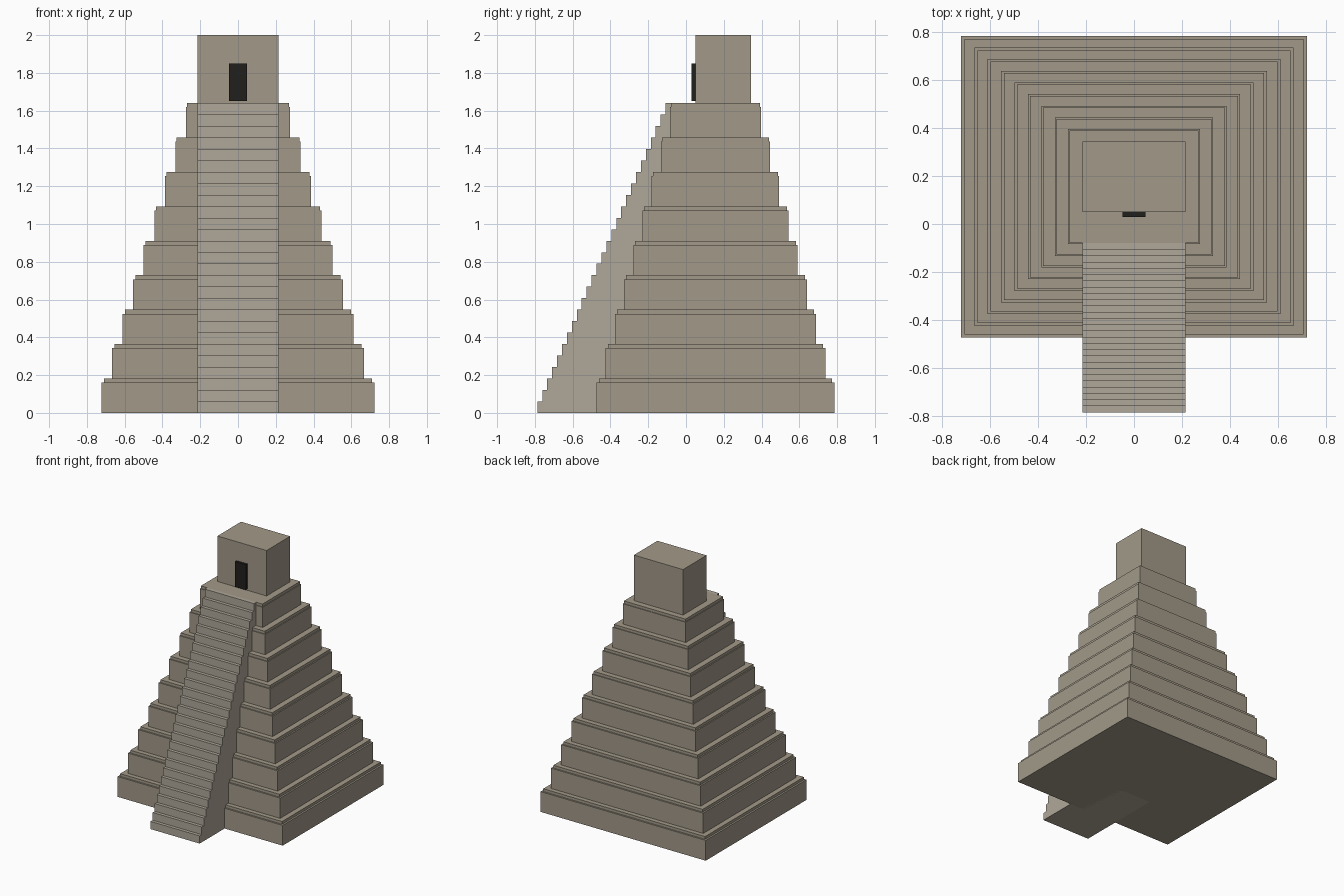
import bpy, bmesh

if "Cube" in bpy.data.objects:
    bpy.data.objects.remove(bpy.data.objects["Cube"])

def material(name, rgb):
    m = bpy.data.materials.new(name)
    m.diffuse_color = (*rgb, 1)
    m.use_nodes = True
    m.node_tree.nodes["Principled BSDF"].inputs["Base Color"].default_value = m.diffuse_color
    return m

STONE = material("stone", (0.36, 0.32, 0.25))
STEP = material("step_stone", (0.43, 0.39, 0.32))
DARK = material("dark", (0.015, 0.014, 0.012))

def finish(name, bm, mat):
    bmesh.ops.recalc_face_normals(bm, faces=bm.faces)
    me = bpy.data.meshes.new(name)
    bm.to_mesh(me)
    bm.free()
    me.materials.append(mat)
    ob = bpy.data.objects.new(name, me)
    bpy.context.collection.objects.link(ob)
    return ob

def box(name, hx, y0, y1, z0, z1, mat):
    bm = bmesh.new()
    bmesh.ops.create_cube(bm, size=1)
    bmesh.ops.scale(bm, vec=(2 * hx, y1 - y0, z1 - z0), verts=bm.verts)
    bmesh.ops.translate(bm, vec=(0, (y0 + y1) / 2, (z0 + z1) / 2), verts=bm.verts)
    return finish(name, bm, mat)

# Stepped body: nine tiers, each with a slightly inset cap course
TIERS, TOP, CY = 9, 1.64, 0.156
h = TOP / TIERS
for i in range(TIERS):
    t = i / (TIERS - 1)
    hx = 0.723 + (0.275 - 0.723) * t
    hy = 0.63 + (0.24 - 0.63) * t
    z = i * h
    lip = z + 0.88 * h
    box(f"tier_{i + 1}", hx, CY - hy, CY + hy, z, lip, STONE)
    box(f"tier_cap_{i + 1}", hx * 0.98, CY - hy * 0.98, CY + hy * 0.98, lip, z + h, STONE)

# Staircase: one stepped side profile extruded across the width
STEPS, Y0, Y1, HW = 27, -0.787, -0.108, 0.215
run, rise = (Y1 - Y0) / (STEPS - 1), TOP / STEPS
profile = [(-0.075, 0), (Y0, 0)]
for i in range(STEPS):
    y = Y0 + i * run
    if i:
        profile.append((y, i * rise))
    profile.append((y, (i + 1) * rise))
profile.append((-0.075, TOP))
bm = bmesh.new()
face = bm.faces.new([bm.verts.new((-HW, y, z)) for y, z in profile])
ext = bmesh.ops.extrude_face_region(bm, geom=[face], use_keep_orig=True)
bmesh.ops.translate(bm, vec=(2 * HW, 0, 0),
                    verts=[v for v in ext["geom"] if isinstance(v, bmesh.types.BMVert)])
finish("staircase", bm, STEP)

# Shrine on the summit with its doorway
box("shrine", 0.215, 0.05, 0.345, TOP, 2.0, STONE)
box("doorway", 0.047, 0.03, 0.052, 1.65, 1.85, DARK)
